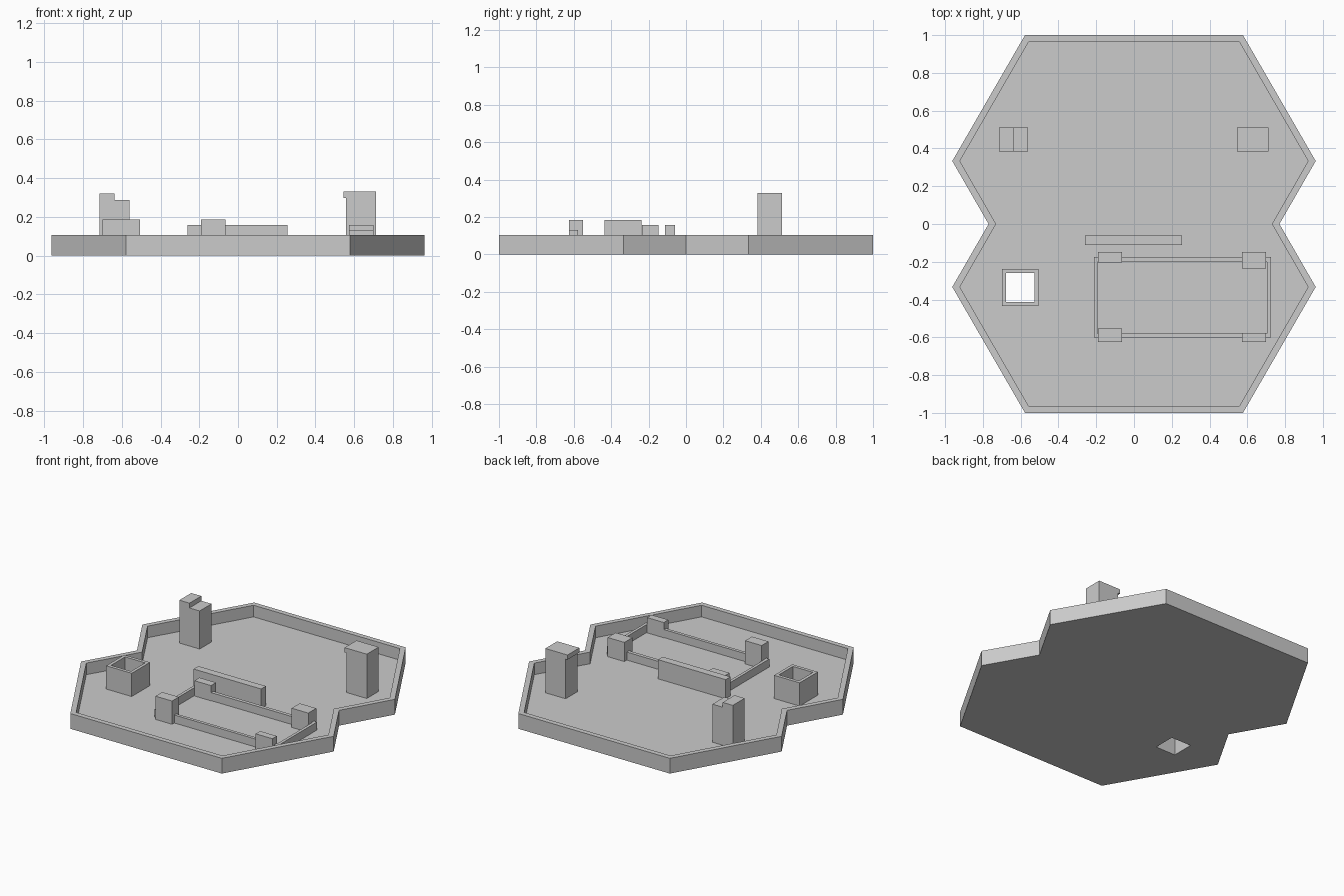
import bpy
import bmesh

cube = bpy.data.objects.get("Cube")
if cube:
    bpy.data.objects.remove(cube, do_unlink=True)

grey = bpy.data.materials.new("plain grey")
grey.use_nodes = True
colour = (0.6, 0.6, 0.6, 1)
grey.diffuse_color = colour
grey.node_tree.nodes["Principled BSDF"].inputs["Base Color"].default_value = colour

FLOOR, RIM = 0.025, 0.105


def finish(bm, name):
    bmesh.ops.recalc_face_normals(bm, faces=bm.faces)
    mesh = bpy.data.meshes.new(name)
    bm.to_mesh(mesh)
    bm.free()
    mesh.materials.append(grey)
    obj = bpy.data.objects.new(name, mesh)
    bpy.context.collection.objects.link(obj)
    return obj


def ring(bm, outline, z):
    return [bm.verts.new((x, y, z)) for x, y in outline]


def skirt(bm, a, b):
    """Join two rings of equal length with quads."""
    n = len(a)
    for i in range(n):
        j = (i + 1) % n
        bm.faces.new((a[i], a[j], b[j], b[i]))


def fill_between(bm, a, b):
    """Fill the flat area between an outline and a hole."""
    edges = []
    for loop in (a, b):
        for i, v in enumerate(loop):
            w = loop[(i + 1) % len(loop)]
            edges.append(bm.edges.get((v, w)) or bm.edges.new((v, w)))
    bmesh.ops.triangle_fill(bm, edges=edges, use_beauty=True, normal=(0, 0, 1))


def rect(x0, x1, y0, y1):
    return [(x0, y0), (x1, y0), (x1, y1), (x0, y1)]


def prism(name, outline, z0, z1):
    bm = bmesh.new()
    low, high = ring(bm, outline, z0), ring(bm, outline, z1)
    skirt(bm, low, high)
    bm.faces.new(low)
    bm.faces.new(high)
    return finish(bm, name)


def box(name, x0, x1, y0, y1, z1):
    return prism(name, rect(x0, x1, y0, y1), FLOOR, z1)


def double_hexagon(end_x, end_y, side_x, notch_x):
    """Two merged hexagons, mirrored in x and y."""
    mid = 1 / 3
    right = [(end_x, -end_y), (side_x, -mid), (notch_x, 0), (side_x, mid), (end_x, end_y)]
    return right + [(-x, y) for x, y in reversed(right)]


# Tray with raised rim and a square well cut right through its floor
bm = bmesh.new()
outer = double_hexagon(0.577, 1, 0.962, 0.77)
inner = double_hexagon(0.557, 0.965, 0.922, 0.73)
well_outer = rect(-0.70, -0.505, -0.435, -0.237)
well_inner = rect(-0.678, -0.526, -0.412, -0.26)
tray = [ring(bm, o, z) for o, z in ((outer, 0), (outer, RIM), (inner, RIM), (inner, FLOOR))]
well = [ring(bm, o, z) for o, z in
        ((well_outer, FLOOR), (well_outer, 0.185), (well_inner, 0.185), (well_inner, 0))]
for rings in (tray, well):
    for a, b in zip(rings, rings[1:]):
        skirt(bm, a, b)
fill_between(bm, tray[-1], well[0])
fill_between(bm, tray[0], well[-1])
bmesh.ops.dissolve_limit(bm, angle_limit=0.01, verts=bm.verts, edges=bm.edges)
finish(bm, "tray_with_well")

# Low rectangular wall
bm = bmesh.new()
wall_out = rect(-0.213, 0.725, -0.602, -0.175)
wall_in = rect(-0.193, 0.705, -0.58, -0.2)
rings = [ring(bm, o, z) for o, z in
         ((wall_out, FLOOR), (wall_out, 0.08), (wall_in, 0.08), (wall_in, FLOOR))]
for i in range(4):
    skirt(bm, rings[i], rings[(i + 1) % 4])
finish(bm, "low_wall")

# Corner posts of the low wall
box("back_right_post", -0.19, -0.064, -0.203, -0.148, 0.13)
box("front_right_post", -0.19, -0.064, -0.626, -0.552, 0.185)
box("back_left_post", 0.573, 0.70, -0.235, -0.148, 0.157)
box("front_left_post", 0.573, 0.70, -0.626, -0.577, 0.13)

# Free-standing bench wall
box("bench_wall", -0.26, 0.255, -0.112, -0.06, 0.157)


# Towers: side profiles extruded along y
def tower(name, profile, y0, y1):
    bm = bmesh.new()
    front = [bm.verts.new((x, y0, z)) for x, z in profile]
    back = [bm.verts.new((x, y1, z)) for x, z in profile]
    skirt(bm, front, back)
    bm.faces.new(front)
    bm.faces.new(back)
    return finish(bm, name)


tower("stepped_tower", [(-0.715, FLOOR), (-0.56, FLOOR), (-0.56, 0.287), (-0.638, 0.287),
                        (-0.638, 0.32), (-0.715, 0.32)], 0.383, 0.512)
tower("lipped_tower", [(0.558, FLOOR), (0.713, FLOOR), (0.713, 0.33), (0.544, 0.33),
                       (0.544, 0.298), (0.558, 0.298)], 0.383, 0.512)
